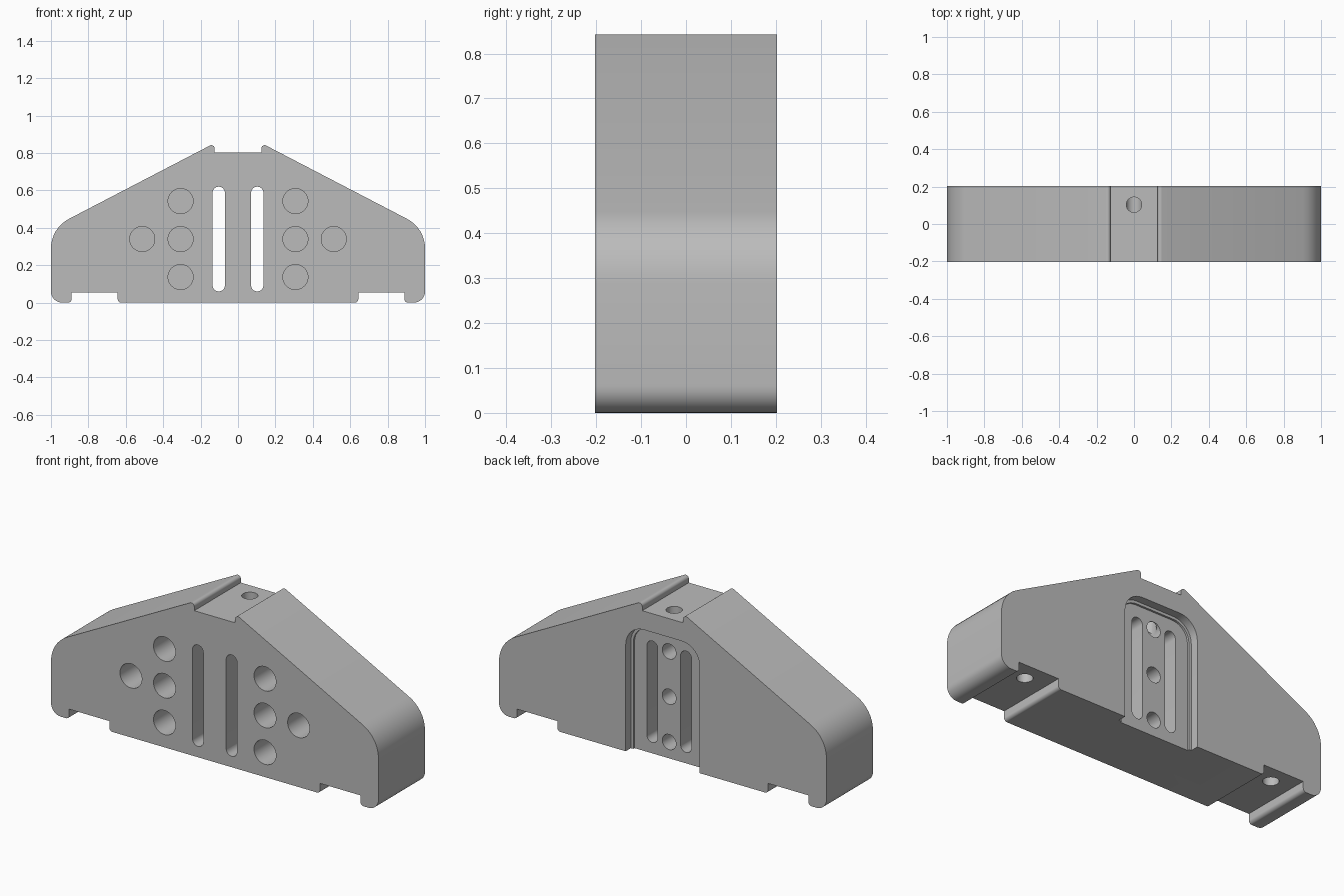
import bpy, bmesh, math
from mathutils import Vector

default = bpy.data.objects.get("Cube")
if default:
    bpy.data.objects.remove(default, do_unlink=True)

grey = bpy.data.materials.new("plain_grey")
grey.use_nodes = True
colour = (0.5, 0.5, 0.5, 1)
grey.diffuse_color = colour
grey.node_tree.nodes["Principled BSDF"].inputs["Base Color"].default_value = colour

HALF = 0.203  # half depth of the block


def rounded(corners, steps=8):
    """Turn (a, b, radius) corners into an outline with arc fillets."""
    out = []
    for i, (a, b, r) in enumerate(corners):
        p = Vector((a, b))
        if r == 0:
            out.append(p)
            continue
        u = (Vector(corners[i - 1][:2]) - p).normalized()
        v = (Vector(corners[(i + 1) % len(corners)][:2]) - p).normalized()
        half = u.angle(v) / 2
        centre = p + (u + v).normalized() * (r / math.sin(half))
        start = p + u * (r / math.tan(half)) - centre
        end = p + v * (r / math.tan(half)) - centre
        turn = start.angle(end)
        for k in range(steps + 1):
            t = k / steps
            out.append(centre + (start * math.sin((1 - t) * turn)
                                 + end * math.sin(t * turn)) / math.sin(turn))
    return out


def prism(name, outline, lo, hi, axis="y"):
    """Extrude an outline along y (outline in x, z) or z (outline in x, y)."""
    bm = bmesh.new()

    def place(p, c):
        return (p.x, c, p.y) if axis == "y" else (p.x, p.y, c)
    face = bm.faces.new([bm.verts.new(place(p, lo)) for p in outline])
    top = bmesh.ops.extrude_face_region(bm, geom=[face])["geom"]
    shift = Vector((0, hi - lo, 0)) if axis == "y" else Vector((0, 0, hi - lo))
    bmesh.ops.translate(bm, vec=shift,
                        verts=[g for g in top if isinstance(g, bmesh.types.BMVert)])
    bmesh.ops.remove_doubles(bm, verts=bm.verts, dist=1e-5)
    bmesh.ops.recalc_face_normals(bm, faces=bm.faces)
    mesh = bpy.data.meshes.new(name)
    bm.to_mesh(mesh)
    bm.free()
    mesh.materials.append(grey)
    obj = bpy.data.objects.new(name, mesh)
    bpy.context.collection.objects.link(obj)
    return obj


def slot(x, y, half_w, half_h):
    """Stadium or circle outline."""
    return rounded([(x + sx * half_w, y + sy * half_h, half_w)
                    for sx, sy in ((-1, -1), (1, -1), (1, 1), (-1, 1))])


# Main body: half outline with feet, sloped shoulders and top lips, mirrored
half = [(0.643, 0, 0.018), (0.643, 0.055, 0), (0.889, 0.055, 0), (0.889, 0, 0.02),
        (1, 0, 0.06), (1, 0.398, 0.178), (0.125, 0.853, 0.017), (0.125, 0.803, 0)]
body = prism("bracket_body",
             rounded(half + [(-x, z, r) for x, z, r in reversed(half)]), -HALF, HALF)


def cut(outline, lo, hi, axis="y"):
    cutter = prism("cutter", outline, lo, hi, axis)
    cutter.hide_render = True
    mod = body.modifiers.new("cut", "BOOLEAN")
    mod.operation = "DIFFERENCE"
    mod.solver = "EXACT"
    mod.object = cutter
    bpy.context.view_layer.objects.active = body
    bpy.ops.object.modifier_apply(modifier=mod.name)
    bpy.data.objects.remove(cutter, do_unlink=True)


# Stepped arched recess in the back
for w, top, radius, depth in ((0.226, 0.7, 0.11, 0.045), (0.211, 0.685, 0.095, 0.056)):
    arch = [(-w, -0.1, 0), (w, -0.1, 0), (w, top, radius), (-w, top, radius)]
    cut(rounded(arch), HALF - depth, 0.4)

# Blind holes up the middle of the recess
for z in (0.09, 0.34, 0.59):
    cut(slot(0, z, 0.042, 0.042), 0, 0.3)

# Hole from the top down into the uppermost recess hole
cut(slot(0, 0.103, 0.041, 0.041), 0.59, 1, "z")

for side in (-1, 1):
    # Through slots
    cut(slot(side * 0.103, 0.34, 0.033, 0.28), -0.4, 0.4)
    # Blind holes in the front
    for x, z in ((0.307, 0.137), (0.307, 0.34), (0.307, 0.543), (0.512, 0.34)):
        cut(slot(side * x, z, 0.067, 0.067), -0.4, 0.1)
    # Holes in the roofs of the foot notches
    cut(slot(side * 0.77, 0.103, 0.04, 0.04), -0.1, 0.3, "z")

bpy.ops.object.select_all(action="DESELECT")
body.select_set(True)
bpy.context.view_layer.objects.active = body
bpy.ops.object.shade_smooth_by_angle(angle=math.radians(30))
